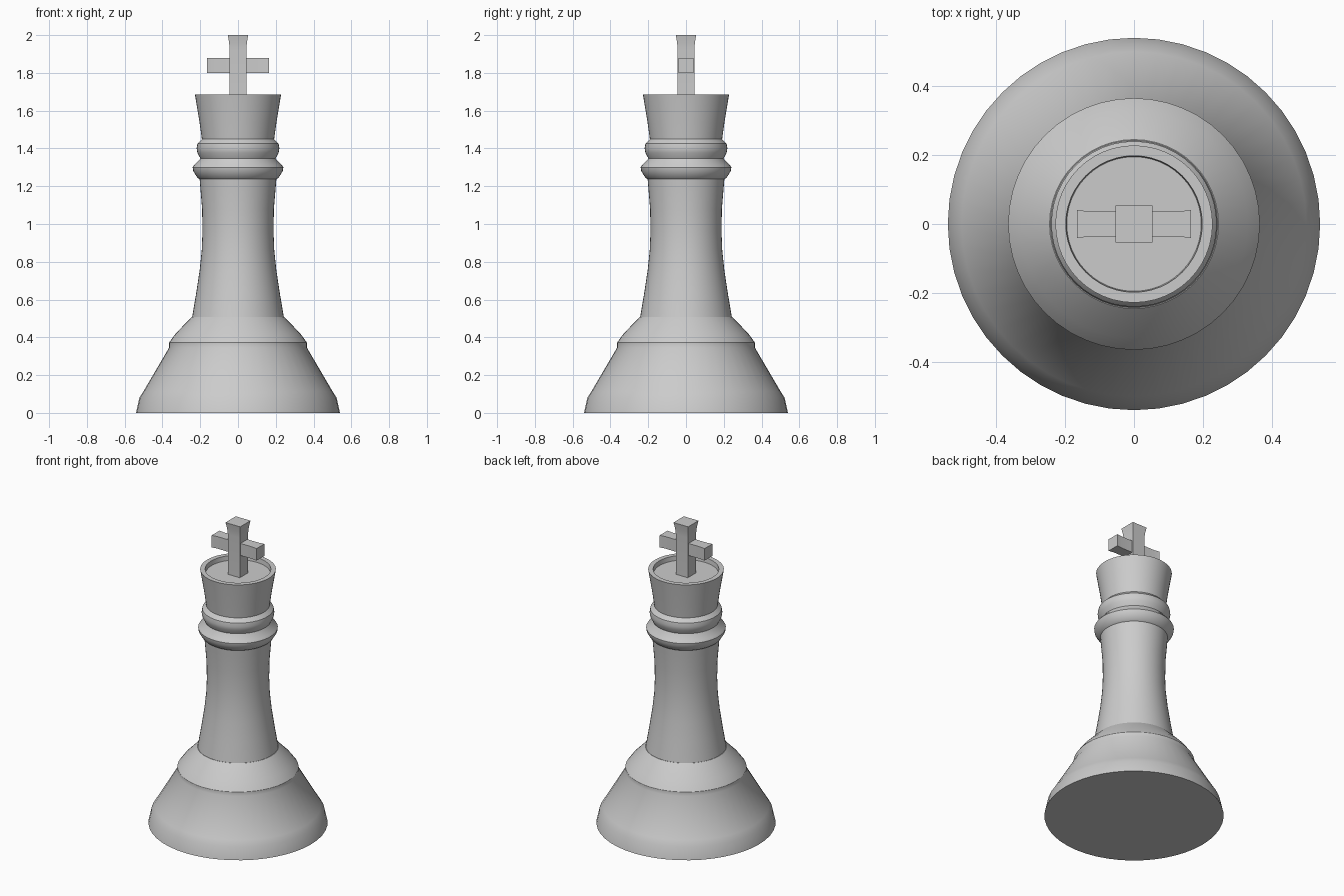
import bpy, bmesh, math

cube = bpy.data.objects.get("Cube")
if cube:
    bpy.data.objects.remove(cube, do_unlink=True)

# Single grey material
grey = bpy.data.materials.new("plain grey")
grey.use_nodes = True
COLOR = (0.6, 0.6, 0.6, 1)
grey.diffuse_color = COLOR
grey.node_tree.nodes["Principled BSDF"].inputs["Base Color"].default_value = COLOR


def finish(name, bm, angle):
    bmesh.ops.recalc_face_normals(bm, faces=bm.faces)
    mesh = bpy.data.meshes.new(name)
    bm.to_mesh(mesh)
    bm.free()
    mesh.materials.append(grey)
    obj = bpy.data.objects.new(name, mesh)
    bpy.context.collection.objects.link(obj)
    bpy.ops.object.select_all(action='DESELECT')
    obj.select_set(True)
    bpy.context.view_layer.objects.active = obj
    bpy.ops.object.shade_smooth_by_angle(angle=math.radians(angle))
    return obj


def lathe(name, profile, segments=48):
    """Closed solid of revolution from (radius, height) points, capped at both ends."""
    bm = bmesh.new()
    rings = []
    for r, z in profile:
        rings.append([bm.verts.new((r * math.cos(a), r * math.sin(a), z))
                      for a in (2 * math.pi * i / segments for i in range(segments))])
    for low, high in zip(rings, rings[1:]):
        for i in range(segments):
            j = (i + 1) % segments
            bm.faces.new((low[i], low[j], high[j], high[i]))
    bm.faces.new(rings[0][::-1])
    bm.faces.new(rings[-1])
    return finish(name, bm, 32)


def square_bar(name, sections, along_x=False):
    """Bar through (position, half width, half depth) sections."""
    bm = bmesh.new()
    rings = []
    for p, a, b in sections:
        corners = [(-a, -b), (a, -b), (a, b), (-a, b)]
        rings.append([bm.verts.new((p, v, u) if along_x else (u, v, p))
                      for u, v in corners])
    for low, high in zip(rings, rings[1:]):
        for i in range(4):
            j = (i + 1) % 4
            bm.faces.new((low[i], low[j], high[j], high[i]))
    bm.faces.new(rings[0][::-1])
    bm.faces.new(rings[-1])
    return finish(name, bm, 30)


# Wide foot and the shoulder above it
lathe("base", [(0.54, 0), (0.522, 0.08), (0.5, 0.115), (0.365, 0.345),
               (0.365, 0.372), (0.33, 0.42), (0.245, 0.508)])

# Slender waisted column
lathe("column", [(0.244, 0.5), (0.222, 0.63), (0.203, 0.755), (0.192, 0.86),
                 (0.188, 0.96), (0.19, 1.08), (0.2, 1.2), (0.205, 1.26)])

# Two collar rings
lathe("lower_collar", [(0.2, 1.235), (0.215, 1.245), (0.237, 1.28), (0.24, 1.3),
                       (0.232, 1.312), (0.2, 1.345), (0.196, 1.36)])
lathe("upper_collar", [(0.198, 1.345), (0.215, 1.377), (0.219, 1.4),
                       (0.215, 1.425), (0.19, 1.45)])

# Flared crown with a sunken top
lathe("crown", [(0.19, 1.44), (0.204, 1.54), (0.228, 1.685), (0.198, 1.685),
                (0.195, 1.655)])

# Cross with flared ends
square_bar("cross_upright", [(1.65, 0.044, 0.044), (1.92, 0.044, 0.044),
                             (1.96, 0.047, 0.047), (2.0, 0.054, 0.054)])
arm = square_bar("cross_arms", [(-0.165, 0.04, 0.041), (-0.13, 0.04, 0.036),
                                (0.13, 0.04, 0.036), (0.165, 0.04, 0.041)], True)
arm.location.z = 1.84
